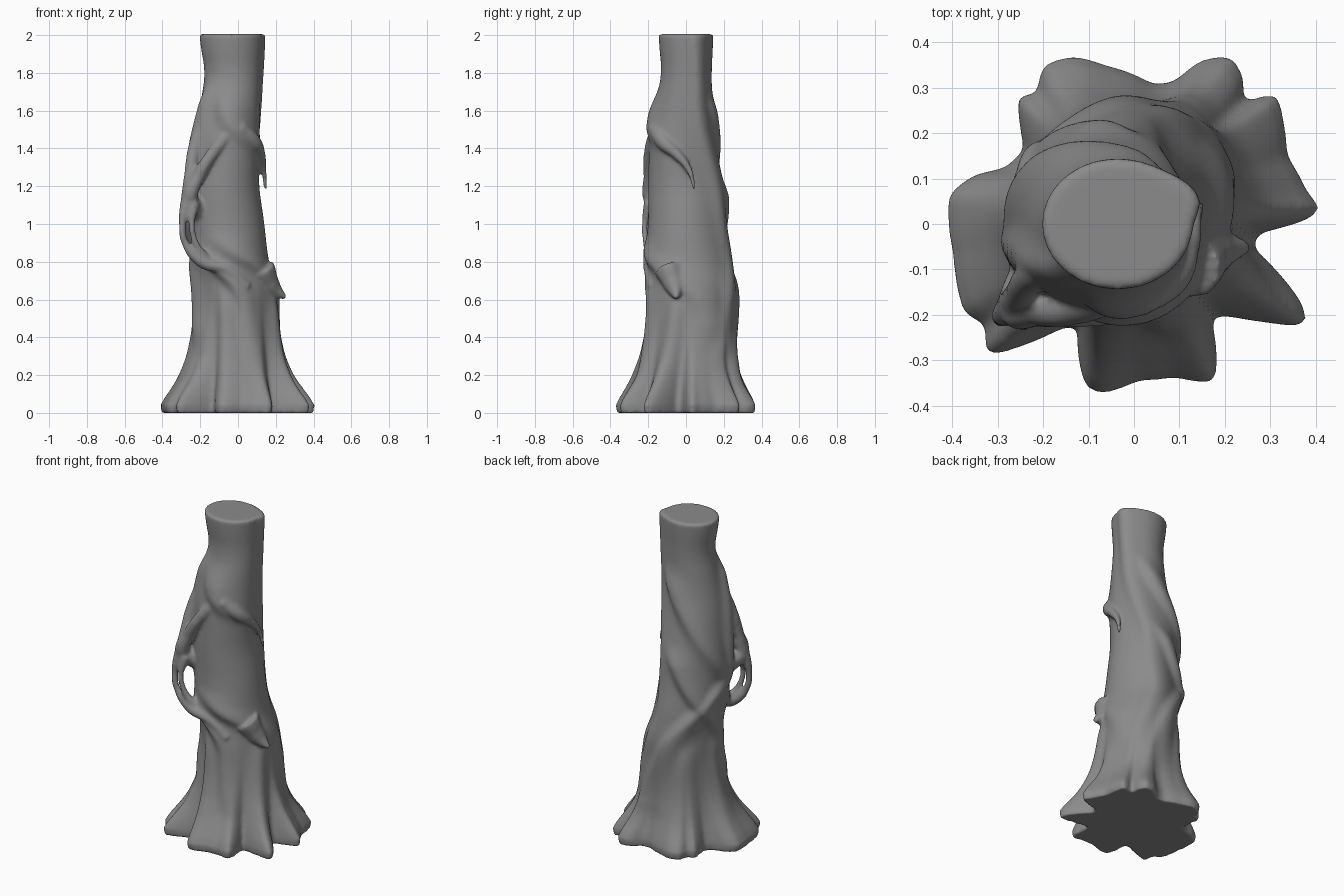
import bpy, bmesh, math

# Trunk envelope: z, xmin, xmax, ymin, ymax
ENVELOPE = [
    (0.00, -.20, .19, -.18, .20), (0.30, -.20, .19, -.17, .22),
    (0.50, -.20, .19, -.17, .24), (0.65, -.21, .19, -.18, .25),
    (0.85, -.245, .155, -.215, .22), (1.00, -.26, .14, -.20, .20),
    (1.20, -.26, .11, -.20, .195), (1.45, -.235, .115, -.195, .155),
    (1.60, -.205, .115, -.17, .14), (1.80, -.172, .12, -.127, .135),
    (1.95, -.20, .128, -.143, .143), (2.00, -.205, .13, -.145, .145)]

# Root footprint: angle in degrees, radius
FOOT = [
    (-12, .27), (-4, .27), (0, .36), (4, .42), (10, .39), (24, .37),
    (34, .40), (43, .43), (48, .35), (52, .40), (60, .43), (68, .39),
    (74, .325), (82, .31), (100, .355), (110, .395), (120, .405), (127, .355),
    (132, .385), (138, .34), (146, .29), (157, .31), (163, .37), (171, .415),
    (190, .405), (208, .425), (214, .395), (222, .44), (227, .37), (235, .28),
    (241, .255), (248, .325), (254, .38), (260, .38), (272, .345),
    (285, .35), (297, .395), (302, .345), (310, .26), (317, .30), (324, .37),
    (329, .445), (334, .42), (340, .35), (348, .27)]

# How far the footprint spreads up the trunk
FLARE = [(0, .97), (.05, 1), (.1, .84), (.2, .53), (.3, .33), (.4, .21),
         (.55, .09), (.75, 0), (2, 0)]

# Twisting ridges: (z, angle) keys, width in degrees, height
RIDGES = [
    ([(.97, 245), (.85, 278), (.76, 315), (.68, 350), (.55, 380), (.3, 400)], 26, .024),
    ([(.95, 200), (.82, 225), (.74, 255), (.62, 280), (.4, 285), (.15, 295)], 16, .028),
    ([(1.75, 50), (1.55, 80), (1.35, 120), (1.15, 160), (.95, 200)], 24, .03),
    ([(1.1, 200), (.9, 148), (.7, 103), (.4, 72), (.1, 60)], 20, .033),
    ([(1.3, 60), (1.0, 110), (.85, 145), (.7, 185), (.3, 208)], 18, .033),
    ([(2.15, 20), (1.85, 20), (1.55, 30), (1.2, 55), (.95, 68), (.8, 75), (.5, 50), (.2, 43)], 20, .026),
    ([(1.8, 222), (1.6, 208), (1.4, 197), (1.15, 195), (.9, 185)], 18, .033),
    ([(1.75, 250), (1.6, 262), (1.5, 280), (1.42, 310), (1.34, 345)], 28, .028),
    ([(.75, 175), (.4, 180), (.05, 175)], 14, .02),
    ([(.7, 250), (.4, 252), (.05, 256)], 14, .026),
    ([(.7, 335), (.4, 333), (.05, 330)], 14, .026),
    ([(.7, 130), (.4, 122), (.05, 116)], 16, .022)]


def interp(table, x):
    """Interpolate the rows of a table keyed by its first column."""
    x = min(max(x, table[0][0]), table[-1][0])
    for a, b in zip(table, table[1:]):
        if x <= b[0]:
            t = (x - a[0]) / (b[0] - a[0])
            return [p + (q - p) * t for p, q in zip(a[1:], b[1:])]


def soft(table, x, d):
    """Interpolation averaged over a window, to round off the kinks."""
    rows = [interp(table, x + d * k / 2) for k in (-2, -1, 0, 1, 2)]
    return [sum(c) / 5 for c in zip(*rows)]


def step(t):
    t = min(max(t, 0), 1)
    return t * t * (3 - 2 * t)


SORTED_RIDGES = [(sorted(k), w, h) for k, w, h in RIDGES]
foot = FOOT + [(FOOT[0][0] + 360, FOOT[0][1])]
N, M = 200, 140


def ridge_centres(z):
    """Angle, width and faded height of every ridge at this level."""
    return [(soft(k, z, .06)[0], w,
             h * step((z - k[0][0]) / .18) * step((k[-1][0] - z) / .18))
            for k, w, h in SORTED_RIDGES if k[0][0] < z < k[-1][0]]


def ridge_height(deg, centres):
    total = 0
    for centre, width, height in centres:
        d = (deg - centre + 180) % 360 - 180
        # steeper on one side so the ridge seems to overlap the trunk
        w = width * (1.25 if d > 0 else .7)
        total += (height * math.exp(-(d / w) ** 2)) ** 2
    return math.sqrt(total)


def ring(z):
    x0, x1, y0, y1 = soft(ENVELOPE, z, .06)
    flare = soft(FLARE, z, .03)[0] if z > .05 else interp(FLARE, z)[0]
    centres = ridge_centres(z)
    for i in range(N):
        deg = i * 360 / N
        a = math.radians(deg)
        c, s = math.cos(a), math.sin(a)
        x = (x0 + x1) / 2 + c * (x1 - x0) / 2
        y = (y0 + y1) / 2 + s * (y1 - y0) / 2
        r = soft(foot, (deg + 12) % 360 - 12, 2)[0]
        # long root tips drop to the ground faster than the gaps
        w = flare ** (r / .36)
        h = ridge_height(deg, centres) * (1 - w)
        yield x + (c * r - x) * w + c * h, y + (s * r - y) * w + s * h, z


# Trunk: stacked rings from the root footprint to the cut top
bm = bmesh.new()
rings = [[bm.verts.new(p) for p in ring(2.006 * k / M)] for k in range(M + 1)]
for lo, hi in zip(rings, rings[1:]):
    for i in range(N):
        j = (i + 1) % N
        bm.faces.new((lo[i], lo[j], hi[j], hi[i]))
bm.faces.new(rings[-1])
bm.faces.new(rings[0][::-1])

# Strands and thorns: tapered tubes as x, y, z, radius
STRANDS = [
    [(-.04, -.15, 1.49, .045), (-.13, -.19, 1.38, .033), (-.21, -.19, 1.25, .036),
     (-.255, -.18, 1.13, .045), (-.20, -.10, 1.07, .07)],
    [(-.17, -.08, 1.57, .04), (-.23, -.12, 1.40, .036), (-.25, -.155, 1.26, .036),
     (-.262, -.18, 1.13, .042)],
    [(-.265, -.185, 1.13, .04), (-.295, -.205, 1.0, .019), (-.275, -.205, .89, .02),
     (-.19, -.195, .8, .034), (-.06, -.19, .76, .035), (.05, -.175, .66, .03)],
    [(-.235, -.19, 1.11, .035), (-.245, -.218, 1.0, .016), (-.225, -.21, .90, .018),
     (-.16, -.18, .80, .03)],
    [(.0, -.16, 1.51, .05), (.085, -.115, 1.43, .042), (.118, -.05, 1.37, .028),
     (.135, .015, 1.29, .017), (.146, .045, 1.18, .009)],
    [(.12, -.09, .76, .08), (.175, -.06, .67, .055), (.25, -.05, .61, .014)]]

for pts in STRANDS:
    curve = bpy.data.curves.new("strand", 'CURVE')
    curve.dimensions = '3D'
    curve.bevel_depth = 1
    curve.bevel_resolution = 3
    curve.use_fill_caps = True
    spline = curve.splines.new('BEZIER')
    spline.bezier_points.add(len(pts) - 1)
    for p, (x, y, z, r) in zip(spline.bezier_points, pts):
        p.co, p.radius = (x, y, z), r
        p.handle_left_type = p.handle_right_type = 'AUTO'
    ob = bpy.data.objects.new("strand", curve)
    bpy.context.collection.objects.link(ob)
    bpy.context.view_layer.update()
    tube = bpy.data.meshes.new_from_object(ob.evaluated_get(bpy.context.evaluated_depsgraph_get()))
    bm.from_mesh(tube)
    bpy.data.objects.remove(ob)
    bpy.data.meshes.remove(tube)

mesh = bpy.data.meshes.new("tree_trunk")
bm.to_mesh(mesh)
bm.free()
trunk = bpy.data.objects.new("tree_trunk", mesh)
bpy.context.collection.objects.link(trunk)

# Dark grey bark
bark = bpy.data.materials.new("bark")
bark.diffuse_color = (.26, .26, .26, 1)
mesh.materials.append(bark)

# Fuse everything into one flowing skin
remesh = trunk.modifiers.new("fuse", 'REMESH')
remesh.mode = 'VOXEL'
remesh.voxel_size = .009
remesh.use_smooth_shade = True
soften = trunk.modifiers.new("soften", 'SMOOTH')
soften.factor = .5
soften.iterations = 8
